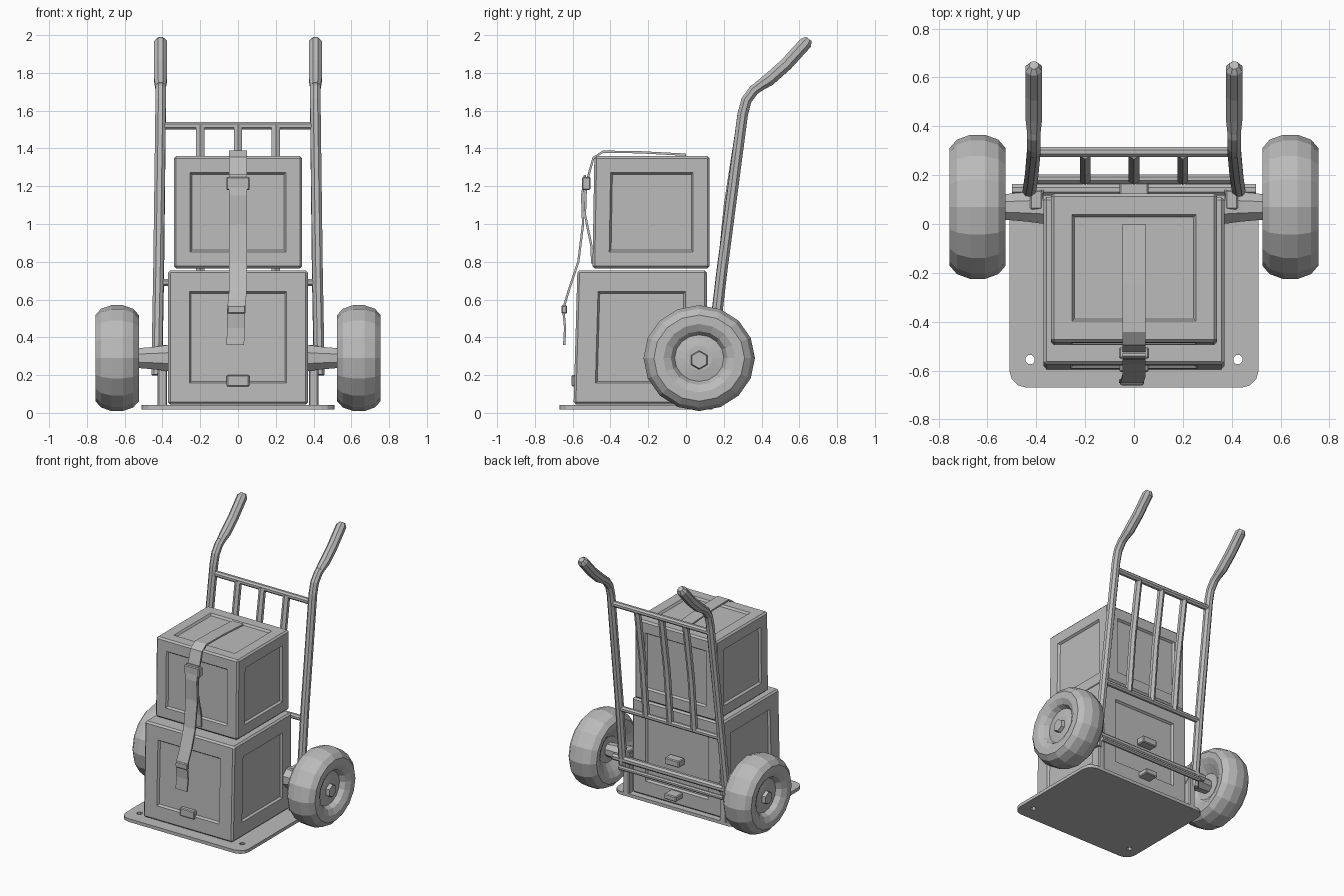
import bpy, bmesh, math
from mathutils import Matrix, Vector

if "Cube" in bpy.data.objects:
    bpy.data.objects.remove(bpy.data.objects["Cube"], do_unlink=True)

grey = bpy.data.materials.new("plain_grey")
grey.use_nodes = True
grey.diffuse_color = (0.5, 0.5, 0.5, 1)
bsdf = grey.node_tree.nodes["Principled BSDF"]
bsdf.inputs["Base Color"].default_value = (0.5, 0.5, 0.5, 1)
bsdf.inputs["Roughness"].default_value = 0.8


def finish(name, bm):
    """Turn a bmesh into a named grey object."""
    bmesh.ops.recalc_face_normals(bm, faces=bm.faces)
    mesh = bpy.data.meshes.new(name)
    bm.to_mesh(mesh)
    bm.free()
    mesh.materials.append(grey)
    obj = bpy.data.objects.new(name, mesh)
    bpy.context.collection.objects.link(obj)
    return obj


def block(lo, hi):
    """Box bmesh between two corners."""
    bm = bmesh.new()
    bmesh.ops.create_cube(bm, size=1)
    lo, hi = Vector(lo), Vector(hi)
    for v in bm.verts:
        v.co = Vector((lo[i] + (v.co[i] + 0.5) * (hi[i] - lo[i]) for i in range(3)))
    return bm


def box(name, lo, hi, bevel=0.006):
    bm = block(lo, hi)
    bmesh.ops.bevel(bm, geom=bm.edges[:], offset=bevel, segments=1, affect='EDGES')
    return finish(name, bm)


def tube(name, points, radii, sides=8):
    """Faceted tube through points, with a radius at each one."""
    bm = bmesh.new()
    pts = [Vector(p) for p in points]
    rings = []
    for i, p in enumerate(pts):
        ahead = pts[min(i + 1, len(pts) - 1)] - p
        behind = p - pts[max(i - 1, 0)]
        turn = (ahead.normalized() + behind.normalized()).to_track_quat('Z', 'Y')
        ring = []
        for k in range(sides):
            a = math.tau * (k + 0.5) / sides
            offset = Vector((math.cos(a), math.sin(a), 0)) * radii[i]
            ring.append(bm.verts.new(p + turn @ offset))
        rings.append(ring)
    for a, b in zip(rings, rings[1:]):
        for k in range(sides):
            n = (k + 1) % sides
            bm.faces.new((a[k], a[n], b[n], b[k]))
    bm.faces.new(rings[0])
    bm.faces.new(rings[-1])
    return finish(name, bm)


def crate(name, lo, hi, flare, margin):
    """Framed crate with a recessed panel on every side."""
    bm = block(lo, hi)
    for v in bm.verts:
        if v.co.z < lo[2] + 0.01 and v.co.y < 0:
            v.co.y -= flare
    bmesh.ops.bevel(bm, geom=bm.edges[:], offset=0.012, segments=1, affect='EDGES')
    bm.normal_update()
    panels = [f for f in bm.faces if f.calc_area() > 0.1 and f.normal.z > -0.5]
    bmesh.ops.inset_individual(bm, faces=panels, thickness=margin, use_even_offset=True)
    bmesh.ops.inset_individual(bm, faces=panels, thickness=0.01, depth=-0.015,
                               use_even_offset=True)
    return finish(name, bm)


def ribbon(name, path, half_width, thickness):
    """Flat strap along (x, y, z) points, thickened both ways."""
    bm = bmesh.new()
    pairs = [[bm.verts.new((x + s * half_width, y, z)) for s in (-1, 1)]
             for x, y, z in path]
    for a, b in zip(pairs, pairs[1:]):
        bm.faces.new((a[0], a[1], b[1], b[0]))
    obj = finish(name, bm)
    solid = obj.modifiers.new("thickness", 'SOLIDIFY')
    solid.thickness = thickness
    solid.offset = 0
    return obj


def wheel(name, side):
    """Fat faceted tyre with a dished hub and a hexagonal bolt."""
    profile = [(-0.05, 0.0), (-0.05, 0.1), (-0.09, 0.16), (-0.11, 0.2), (-0.115, 0.24),
               (-0.085, 0.275), (-0.03, 0.295), (0.03, 0.295), (0.085, 0.275),
               (0.115, 0.24), (0.115, 0.19), (0.095, 0.15), (0.06, 0.13),
               (0.07, 0.07), (0.07, 0.0)]
    bm = bmesh.new()
    verts = [bm.verts.new((x, r, 0)) for x, r in profile]
    edges = [bm.edges.new(pair) for pair in zip(verts, verts[1:])]
    bmesh.ops.spin(bm, geom=verts + edges, cent=(0, 0, 0), axis=(1, 0, 0),
                   angle=math.tau, steps=16, use_duplicate=False)
    bmesh.ops.remove_doubles(bm, verts=bm.verts, dist=0.0005)
    bmesh.ops.transform(bm, verts=bm.verts,
                        matrix=Matrix.Translation((side * 0.64, 0.07, 0.29))
                        @ Matrix.Diagonal((side, 1, 0.95, 1)))
    finish(name, bm)
    tube(name + "_bolt", [(side * 0.69, 0.07, 0.28), (side * 0.735, 0.07, 0.28)],
         [0.055, 0.045], 6)


# Toe plate with rounded corners and two bolt holes
bm = block((-0.51, -0.67, 0.018), (0.51, 0.14, 0.042))
corners = [e for e in bm.edges if abs(e.verts[0].co.z - e.verts[1].co.z) > 0.01]
bmesh.ops.bevel(bm, geom=corners, offset=0.07, segments=3, profile=0.5, affect='EDGES')
plate = finish("toe_plate", bm)
for side in (-1, 1):
    cutter = tube("plate_hole_cutter", [(side * 0.425, -0.555, -0.1),
                                        (side * 0.425, -0.555, 0.15)], [0.02, 0.02])
    cutter.hide_render = True
    cut = plate.modifiers.new("hole", 'BOOLEAN')
    cut.operation = 'DIFFERENCE'
    cut.object = cutter
    bpy.context.view_layer.objects.active = plate
    bpy.ops.object.modifier_apply(modifier=cut.name)
    bpy.data.objects.remove(cutter, do_unlink=True)

# Stacked crates
crate("lower_crate", (-0.37, -0.575, 0.045), (0.37, 0.11, 0.755), 0.02, 0.1)
crate("upper_crate", (-0.34, -0.485, 0.765), (0.34, 0.125, 1.36), 0.01, 0.075)

# Crate catches on front and back
box("front_catch", (-0.06, -0.605, 0.14), (0.06, -0.57, 0.2))
box("back_catch", (-0.06, 0.1, 0.36), (0.06, 0.17, 0.41))
box("back_tab", (-0.05, 0.1, 0.11), (0.05, 0.19, 0.15))

# Strap over the upper crate, its buckle and the hanging tail
ribbon("top_strap", [(0, 0, 1.367), (0, -0.25, 1.38), (0, -0.44, 1.383),
                     (0, -0.49, 1.35), (0, -0.51, 1.28), (0, -0.53, 1.2),
                     (0, -0.535, 1.05), (0, -0.5, 0.88), (0, -0.497, 0.79)], 0.047, 0.012)
ribbon("strap_tail", [(0, -0.535, 1.26), (0, -0.55, 1.15), (0, -0.545, 1.0),
                      (0, -0.57, 0.8), (0, -0.62, 0.65), (-0.01, -0.65, 0.55),
                      (-0.01, -0.64, 0.45), (-0.015, -0.645, 0.36)], 0.047, 0.012)
box("strap_buckle", (-0.062, -0.55, 1.18), (0.062, -0.505, 1.25))
box("tail_clip", (-0.056, -0.66, 0.525), (0.04, -0.63, 0.57))

# Side rails with grips, wheels, axle stubs and frame brackets
for side, label in ((1, "left"), (-1, "right")):
    tube(label + "_rail",
         [(side * x, y, z) for x, y, z in ((0.43, 0.125, 0.2), (0.42, 0.19, 0.75),
          (0.41, 0.3, 1.58), (0.41, 0.32, 1.655), (0.41, 0.36, 1.71), (0.41, 0.45, 1.77))],
         [0.03] * 6)
    tube(label + "_grip",
         [(side * 0.41, y, z) for y, z in ((0.38, 1.725), (0.44, 1.765), (0.53, 1.845),
                                           (0.635, 1.96), (0.65, 1.98))],
         [0.03, 0.037, 0.037, 0.037, 0.02])
    wheel(label + "_wheel", side)
    tube(label + "_axle_stub",
         [(side * x, 0.07, 0.29) for x in (0.37, 0.44, 0.6)], [0.075, 0.065, 0.05])
    box(label + "_bracket", (side * 0.4 - 0.025, 0.06, 0.035),
        (side * 0.4 + 0.025, 0.14, 0.36))

# Crossbars, axle bars and back slats
for name, x, y, z, r in (("top_crossbar", 0.41, 0.295, 1.52, 0.022),
                         ("middle_crossbar", 0.42, 0.185, 0.69, 0.02),
                         ("axle_bar", 0.5, 0.14, 0.29, 0.025),
                         ("axle_brace", 0.43, 0.175, 0.24, 0.016)):
    tube(name, [(-x, y, z), (x, y, z)], [r, r])
for i, name in enumerate(("right_slat", "middle_slat", "left_slat")):
    x = (i - 1) * 0.2
    tube(name, [(x, 0.185, 0.69), (x, 0.225, 1.1), (x, 0.29, 1.52)], [0.025] * 3, 6)
